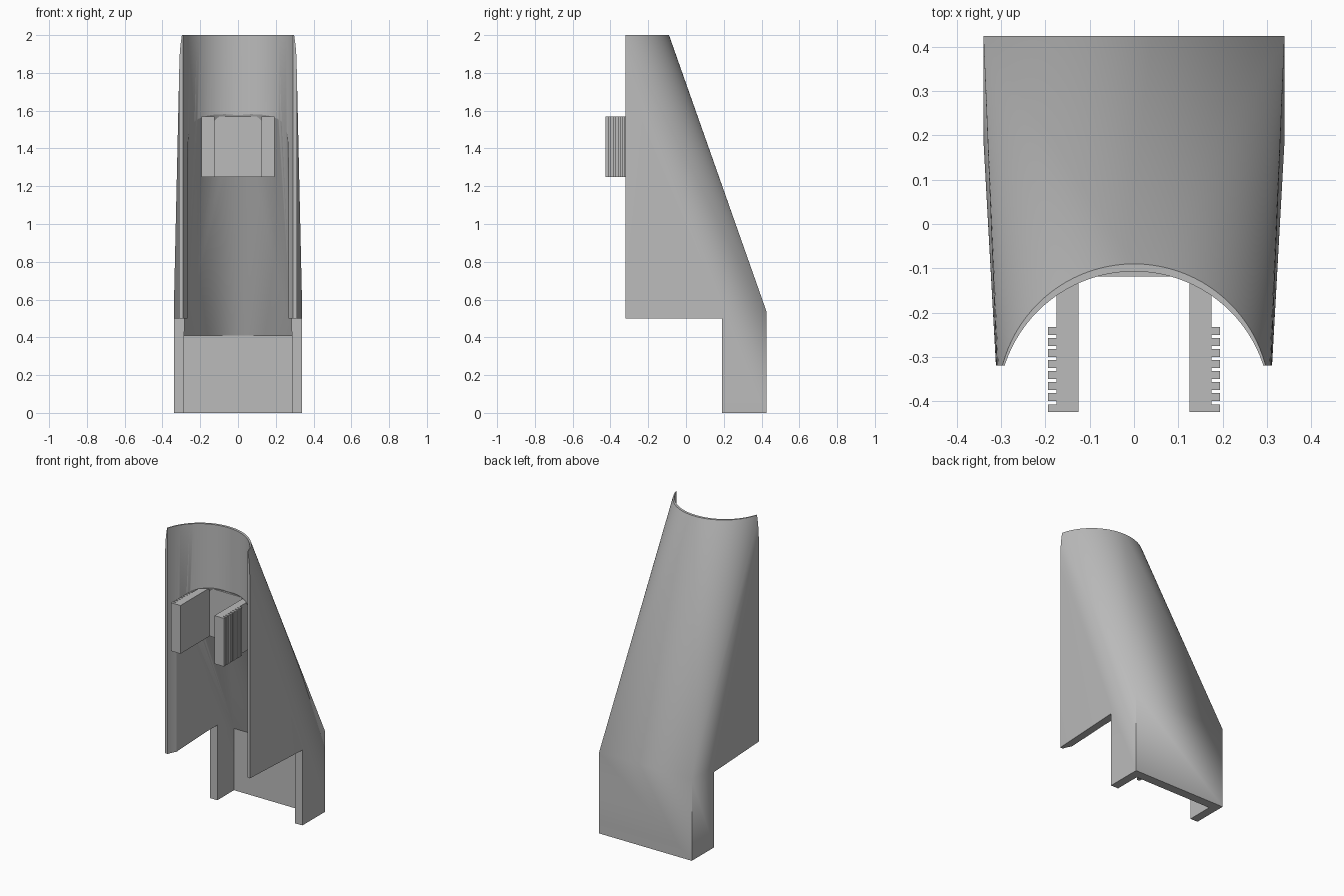
import bpy, bmesh, math

if "Cube" in bpy.data.objects:
    bpy.data.objects.remove(bpy.data.objects["Cube"], do_unlink=True)

grey = bpy.data.materials.new("plain grey")
grey.use_nodes = True
grey.diffuse_color = (0.5, 0.5, 0.5, 1)
grey.node_tree.nodes["Principled BSDF"].inputs["Base Color"].default_value = (0.5, 0.5, 0.5, 1)


def box_points(x0, x1, y0, y1, z0, z1):
    return [(x, y, z) for x in (x0, x1) for y in (y0, y1) for z in (z0, z1)]


def tube_points(radius, cy, z0, z1, count=96):
    angles = [math.tau * i / count for i in range(count)]
    return [(radius * math.cos(a), cy + radius * math.sin(a), z) for a in angles for z in (z0, z1)]


def hull(name, points):
    """Convex solid wrapped around the points."""
    bm = bmesh.new()
    for p in points:
        bm.verts.new(p)
    res = bmesh.ops.convex_hull(bm, input=bm.verts)
    loose = {v for v in res["geom_interior"] + res["geom_unused"] if isinstance(v, bmesh.types.BMVert)}
    bmesh.ops.delete(bm, geom=list(loose), context="VERTS")
    bmesh.ops.dissolve_limit(bm, angle_limit=0.002, verts=bm.verts, edges=bm.edges)
    bmesh.ops.recalc_face_normals(bm, faces=bm.faces)
    mesh = bpy.data.meshes.new(name)
    bm.to_mesh(mesh)
    bm.free()
    mesh.materials.append(grey)
    obj = bpy.data.objects.new(name, mesh)
    bpy.context.collection.objects.link(obj)
    return obj


def combine(obj, other, operation):
    """Apply a boolean and discard the second solid."""
    mod = obj.modifiers.new("combine", "BOOLEAN")
    mod.operation, mod.object, mod.solver = operation, other, "EXACT"
    bpy.ops.object.select_all(action="DESELECT")
    bpy.context.view_layer.objects.active = obj
    obj.select_set(True)
    bpy.ops.object.modifier_apply(modifier=mod.name)
    bpy.data.objects.remove(other, do_unlink=True)


# Outer shell: rectangular foot blended into an upright cylinder
shell = hull("shell", box_points(-0.34, 0.34, 0.19, 0.425, 0, 0.54)
             + tube_points(0.307, -0.397, 0, 2))

# Open front, step above the foot, upper bore and tapered lower cavity
cutters = [
    hull("front_cut", box_points(-1, 1, -1, -0.32, -1, 3)),
    hull("step_cut", box_points(-1, 1, -2, 0.19, -1, 0.5)),
    hull("bore_cut", tube_points(0.307, -0.414, -0.2, 2.2)),
    hull("cavity_cut", box_points(-0.285, 0.285, 0.1, 0.365, -0.3, 0.41)
         + tube_points(0.26, -0.397, -0.3, 1.65)),
]
for cutter in cutters:
    combine(shell, cutter, "DIFFERENCE")
bpy.ops.object.shade_smooth_by_angle(angle=math.radians(20))

# Clip: back plate, two arms and their outward teeth
Z0, Z1 = 1.25, 1.57
hull("clip_plate", box_points(-0.125, 0.125, -0.118, 0.03, Z0, Z1))
for side, label in ((1, "left"), (-1, "right")):
    hull(label + "_clip_arm", box_points(side * 0.125, side * 0.175, -0.425, 0, Z0, Z1))
    for i in range(8):
        y = -0.425 + i * 0.0249
        hull(f"{label}_clip_tooth_{i + 1}",
             box_points(side * 0.174, side * 0.194, y, y + 0.018, Z0, Z1))
